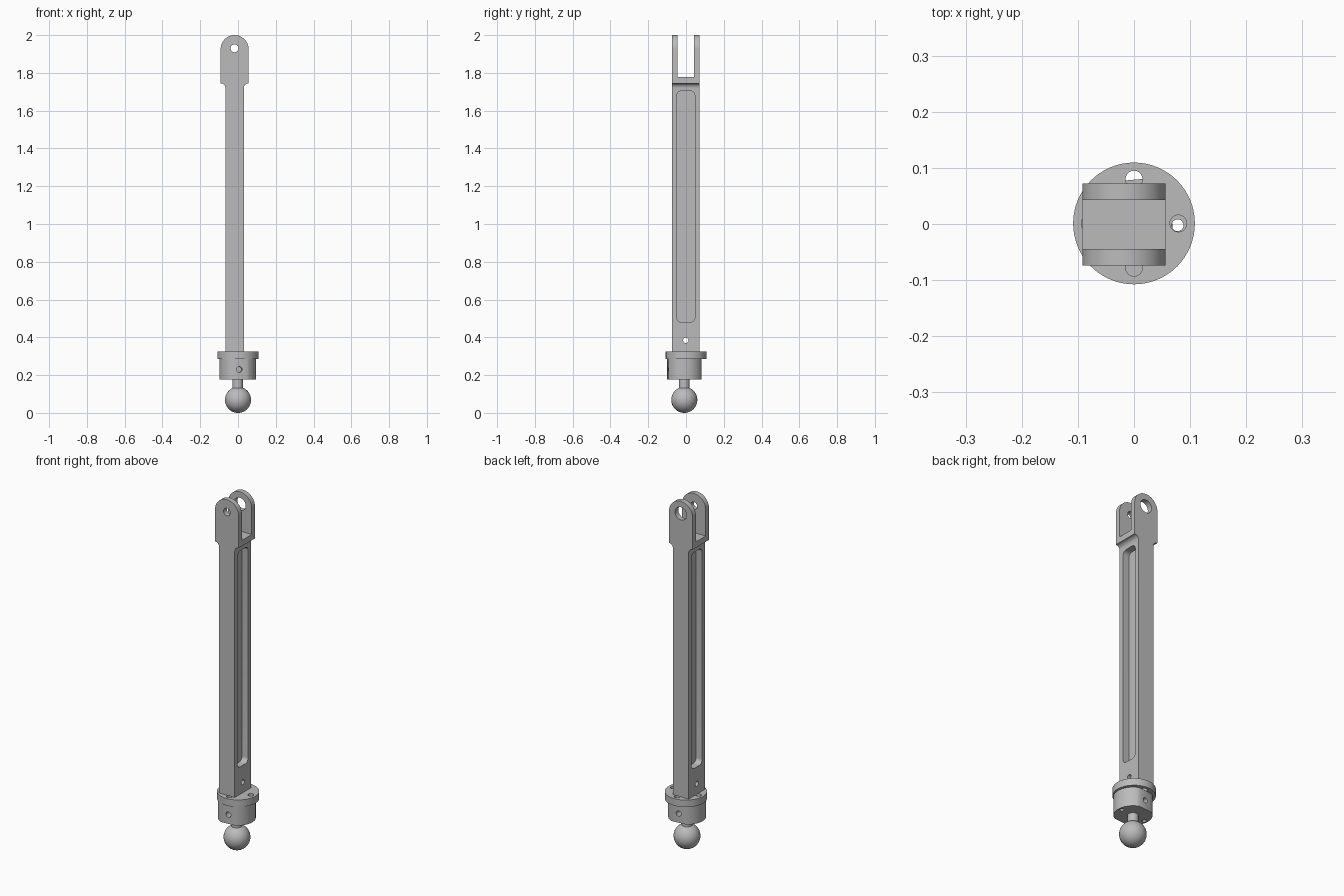
import bpy, bmesh, math
from mathutils import Matrix, Vector

cube = bpy.data.objects.get("Cube")
if cube:
    bpy.data.objects.remove(cube, do_unlink=True)

grey = bpy.data.materials.new("machined grey")
grey.use_nodes = True
colour = (0.5, 0.5, 0.5, 1)
grey.diffuse_color = colour
grey.node_tree.nodes["Principled BSDF"].inputs["Base Color"].default_value = colour


def arc(cx, cy, r, start, end, n):
    """Points on an arc, angles in degrees."""
    angles = [math.radians(start + (end - start) * i / n) for i in range(n + 1)]
    return [(cx + r * math.cos(a), cy + r * math.sin(a)) for a in angles]


def circle(cx, cy, r, n=32):
    return arc(cx, cy, r, 0, 360, n)[:-1]


def prism(name, outline, axis, low, high):
    """Extrude a 2D outline along an axis from low to high."""
    place = {"x": lambda u, v, w: (w, u, v),
             "y": lambda u, v, w: (u, w, v),
             "z": lambda u, v, w: (u, v, w)}[axis]
    bm = bmesh.new()
    face = bm.faces.new([bm.verts.new(place(u, v, low)) for u, v in outline])
    side = bmesh.ops.extrude_face_region(bm, geom=[face])
    verts = [g for g in side["geom"] if isinstance(g, bmesh.types.BMVert)]
    bmesh.ops.translate(bm, verts=verts, vec=Vector(place(0, 0, high - low)))
    bmesh.ops.recalc_face_normals(bm, faces=bm.faces)
    mesh = bpy.data.meshes.new(name)
    bm.to_mesh(mesh)
    bm.free()
    obj = bpy.data.objects.new(name, mesh)
    bpy.context.collection.objects.link(obj)
    return obj


def carve(obj, cutters):
    """Subtract the cutters, then throw them away."""
    for cutter in cutters:
        cutter.hide_render = True
        mod = obj.modifiers.new("cut", "BOOLEAN")
        mod.operation, mod.solver, mod.object = "DIFFERENCE", "EXACT", cutter
    graph = bpy.context.evaluated_depsgraph_get()
    mesh = bpy.data.meshes.new_from_object(obj.evaluated_get(graph))
    obj.modifiers.clear()
    obj.data = mesh
    for cutter in cutters:
        bpy.data.objects.remove(cutter, do_unlink=True)


def finish(obj):
    obj.data.materials.clear()
    obj.data.materials.append(grey)
    bpy.ops.object.select_all(action="DESELECT")
    obj.select_set(True)
    bpy.context.view_layer.objects.active = obj
    bpy.ops.object.shade_smooth_by_angle(angle=math.radians(30))


# Link arm: bar that flares into a round-topped fork
cx, bar, fork = -0.018, 0.049, 0.074
front, back = -0.074, 0.072
base, flare, eye = 0.325, 1.72, 1.926
fillet = fork - bar
outline = [(cx + bar, base)]
outline += arc(cx + fork, flare, fillet, 180, 90, 6)
outline += arc(cx, eye, fork, 0, 180, 32)
outline += arc(cx - fork, flare, fillet, 90, 0, 6)
outline += [(cx - bar, base)]
arm = prism("link_arm", outline, "y", front, back)

# Fork gap, pin holes (wider at the back) and cross hole
cuts = [
    prism("fork_gap", [(-0.2, 1.778), (0.2, 1.778), (0.2, 2.1), (-0.2, 2.1)],
          "y", -0.045, 0.043),
    prism("front_pin_hole", circle(cx, 1.93, 0.021), "y", -0.1, -0.02),
    prism("back_pin_hole", circle(cx, 1.93, 0.036), "y", 0.02, 0.1),
    prism("cross_hole", circle(-0.001, 0.384, 0.014), "x", -0.2, 0.2),
]

# Long rounded pockets on both sides leave a thin web
r, y0, y1, z0, z1 = 0.026, -0.049, 0.047, 0.48, 1.705
slot = (arc(y1 - r, z1 - r, r, 0, 90, 6) + arc(y0 + r, z1 - r, r, 90, 180, 6)
        + arc(y0 + r, z0 + r, r, 180, 270, 6) + arc(y1 - r, z0 + r, r, 270, 360, 6))
depth = 0.038
for side in (-1, 1):
    ends = sorted((cx + side * (bar - depth), cx + side * 0.1))
    cuts.append(prism("pocket", slot, "x", *ends))
carve(arm, cuts)
finish(arm)

# Flange with four bolt holes
flange = prism("flange", circle(0, 0.001, 0.1085, 64), "z", 0.285, base)
carve(flange, [prism("bolt_hole", circle(dx * 0.079, 0.001 + dy * 0.079, 0.015),
                     "z", 0.2, 0.4)
               for dx, dy in ((1, 0), (-1, 0), (0, 1), (0, -1))])
finish(flange)

# Socket collar with flats front and back, turned slightly
flat = math.degrees(math.acos(0.0875 / 0.0975))
sides = (arc(0, 0, 0.0975, flat - 90, 90 - flat, 24)
         + arc(0, 0, 0.0975, 90 + flat, 270 - flat, 24))
collar = prism("collar", sides, "z", 0.178, 0.285)
carve(collar,
      [prism("screw_hole", circle(s * 0.079, 0, 0.0105), "z", 0.1, 0.4) for s in (-1, 1)]
      + [prism("set_screw_hole", circle(0, 0.23, 0.015), "y", *ends)
         for ends in ((-0.15, -0.05), (0.05, 0.15))])
collar.data.transform(Matrix.Translation((-0.001, -0.009, 0))
                      @ Matrix.Rotation(math.radians(5), 4, "Z"))
finish(collar)

# Ball joint
neck = prism("ball_neck", circle(-0.001, -0.009, 0.028), "z", 0.11, 0.18)
finish(neck)
bpy.ops.mesh.primitive_uv_sphere_add(segments=48, ring_count=24, radius=0.069,
                                     location=(0, -0.009, 0.069))
ball = bpy.context.object
ball.name = "ball"
finish(ball)
